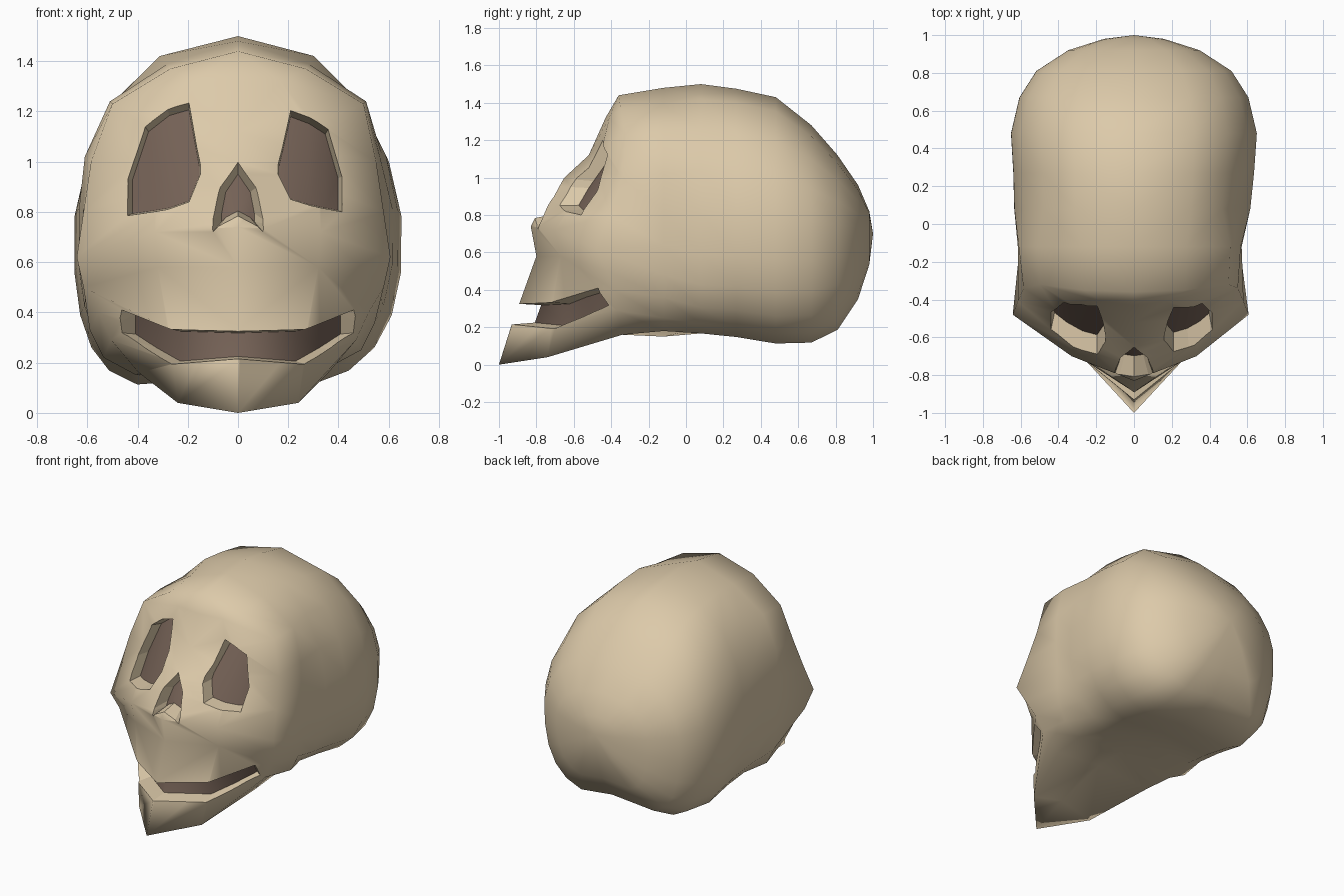
import bpy, bmesh
from math import sin, cos, pi
from mathutils import Vector
from mathutils.bvhtree import BVHTree

if "Cube" in bpy.data.objects:
    bpy.data.objects.remove(bpy.data.objects["Cube"], do_unlink=True)


def material(name, colour):
    mat = bpy.data.materials.new(name)
    mat.use_nodes = True
    mat.diffuse_color = colour
    mat.node_tree.nodes["Principled BSDF"].inputs["Base Color"].default_value = colour
    return mat


BONE = material("bone", (0.72, 0.59, 0.40, 1))
DARK = material("dark_socket", (0.175, 0.12, 0.092, 1))


def make_object(name, bm):
    bmesh.ops.recalc_face_normals(bm, faces=bm.faces[:])
    mesh = bpy.data.meshes.new(name)
    bm.to_mesh(mesh)
    bm.free()
    mesh.materials.append(BONE)
    mesh.materials.append(DARK)
    obj = bpy.data.objects.new(name, mesh)
    bpy.context.collection.objects.link(obj)
    return obj


# Face columns, from forehead to the hollow under the chin
centre = [(0, -.36, 1.44), (0, -.43, 1.32), (0, -.52, 1.12), (0, -.65, 1.0),
          (0, -.76, .88), (0, -.83, .74), (0, -.80, .58), (0, -.89, .33),
          (0, -.93, .22), (0, -1, 0), (0, -1, 0)]
middle = [(0, -.36, 1.44), (.17, -.41, 1.32), (.30, -.45, 1.15), (.31, -.52, 1.0),
          (.32, -.62, .85), (.33, -.70, .72), (.32, -.67, .58), (.28, -.71, .33),
          (.26, -.72, .2), (.24, -.74, .04), (0, -.74, .1)]
outer = [(0, -.36, 1.44), (.27, -.35, 1.37), (.5, -.32, 1.23), (.55, -.34, 1.0),
         (.58, -.41, .8), (.607, -.48, .62), (.58, -.42, .5), (.52, -.39, .4),
         (.47, -.37, .29), (.36, -.34, .16), (0, -.36, .2)]
temple = [(x, -.12, z) for x, z in (
    (0, 1.48), (.28, 1.39), (.51, 1.24), (.565, 1.02), (.57, .82), (.56, .64),
    (.56, .48), (.545, .36), (.49, .25), (.36, .18), (0, .2))]
ROWS = len(outer)


# The right side of the skull is fuller at the cheek and lower jaw hinge
def fuller(column, gain, drop):
    return [(x + gain * (3 <= i <= 9), y, z - drop * (7 <= i <= 9))
            for i, (x, y, z) in enumerate(column)]


# Braincase rings: rounded shoulders above, squarer and slightly hollow below
def ring(y, width, top, mid, bottom, lower_power):
    points = []
    for i in range(ROWS - 1):
        a = pi * (i / (ROWS - 1)) ** 0.85
        s, c = sin(a), cos(a)
        if c >= 0:
            points.append((width * s ** 0.85, y, mid + (top - mid) * c ** 1.05))
        else:
            points.append((width * s ** lower_power, y,
                           mid - (mid - bottom) * abs(c) ** 0.83))
    points.append((0, y, bottom + (mid - bottom) * .08))
    return points


stations = [(.08, .62, 1.5, .72, .15), (.27, .64, 1.475, .72, .13),
            (.48, .655, 1.43, .7, .095), (.67, .61, 1.28, .7, .1),
            (.81, .52, 1.12, .7, .17), (.92, .35, .96, .7, .34),
            (.98, .16, .82, .7, .53), (1, 0, .7, .7, .7)]
left_half = [centre, middle, outer, temple] + [ring(*s, .6) for s in stations]
right_half = [centre, middle, fuller(outer, .035, 0), fuller(temple, .045, .03)]
right_half += [ring(y, w + max(0, .3 - y) * .08, t, m, b, .37)
               for y, w, t, m, b in stations]

bm = bmesh.new()
for side, columns in ((1, left_half), (-1, right_half)):
    grid = [[bm.verts.new((side * x, y, z)) for x, y, z in col] for col in columns]
    for a, b in zip(grid, grid[1:]):
        for i in range(ROWS - 1):
            bm.faces.new((a[i], a[i + 1], b[i + 1], b[i])).smooth = True
bmesh.ops.remove_doubles(bm, verts=bm.verts[:], dist=0.0005)
bmesh.ops.recalc_face_normals(bm, faces=bm.faces[:])
surface = BVHTree.FromBMesh(bm)
skull = make_object("skull", bm)


def on_surface(x, z):
    hit = surface.ray_cast(Vector((x, -3, z)), Vector((0, 1, 0)))[0]
    return Vector((x, hit.y if hit else -.4, z))


# Recess cutter: a strip of (x, top, bottom) columns narrowing to a dark floor
def recess(name, strip, depth, shrink, px, pz):
    bm = bmesh.new()
    front, floor = [], []
    for x, *heights in strip:
        outside, inside = [], []
        for z in heights:
            rim = on_surface(x, z)
            back = on_surface(px + (x - px) * shrink, pz + (z - pz) * shrink)
            back.y += depth
            lip = rim + (rim - back) * (.1 / depth)
            lip.y = rim.y - .1
            outside.append(bm.verts.new(lip))
            inside.append(bm.verts.new(back))
        front.append(outside)
        floor.append(inside)
    for f, g, p, q in zip(front, front[1:], floor, floor[1:]):
        bm.faces.new((f[0], f[1], g[1], g[0]))
        base = bm.faces.new((p[0], q[0], q[1], p[1]))
        base.material_index = 1
        base.smooth = True
        for k in (0, 1):
            bm.faces.new((f[k], g[k], q[k], p[k]))
    for k in (0, -1):
        bm.faces.new((front[k][0], front[k][1], floor[k][1], floor[k][0]))
    bmesh.ops.triangulate(bm, faces=bm.faces[:])
    return make_object(name, bm)


def both_sides(half):
    return [(-x, t, b) for x, t, b in reversed(half) if x > 0] + half


left_eye = [(.16, .99, .95), (.21, 1.205, .85), (.29, 1.175, .825),
            (.36, 1.13, .81), (.415, .94, .8)]
right_eye = [(-.15, .99, .95), (-.195, 1.235, .84), (-.28, 1.21, .81),
             (-.37, 1.14, .795), (-.44, .93, .785)]
nose = both_sides([(0, 1.01, .785), (.075, .9, .745), (.1, .77, .72)])
mouth = both_sides([(0, .325, .215), (.27, .333, .193), (.38, .375, .255),
                    (.48, .415, .32)])

cutters = [recess("left_eye_cutter", left_eye, .1, .92, .2, .88),
           recess("right_eye_cutter", right_eye, .1, .92, -.2, .88),
           recess("nose_cutter", nose, .1, .65, 0, .84),
           recess("mouth_cutter", mouth, .12, .85, 0, .28)]

# Cut the openings
bpy.context.view_layer.objects.active = skull
for cutter in cutters:
    cutter.hide_render = True
    mod = skull.modifiers.new(cutter.name, 'BOOLEAN')
    mod.operation = 'DIFFERENCE'
    mod.solver = 'EXACT'
    mod.object = cutter
    bpy.ops.object.modifier_apply(modifier=mod.name)
    bpy.data.objects.remove(cutter, do_unlink=True)
